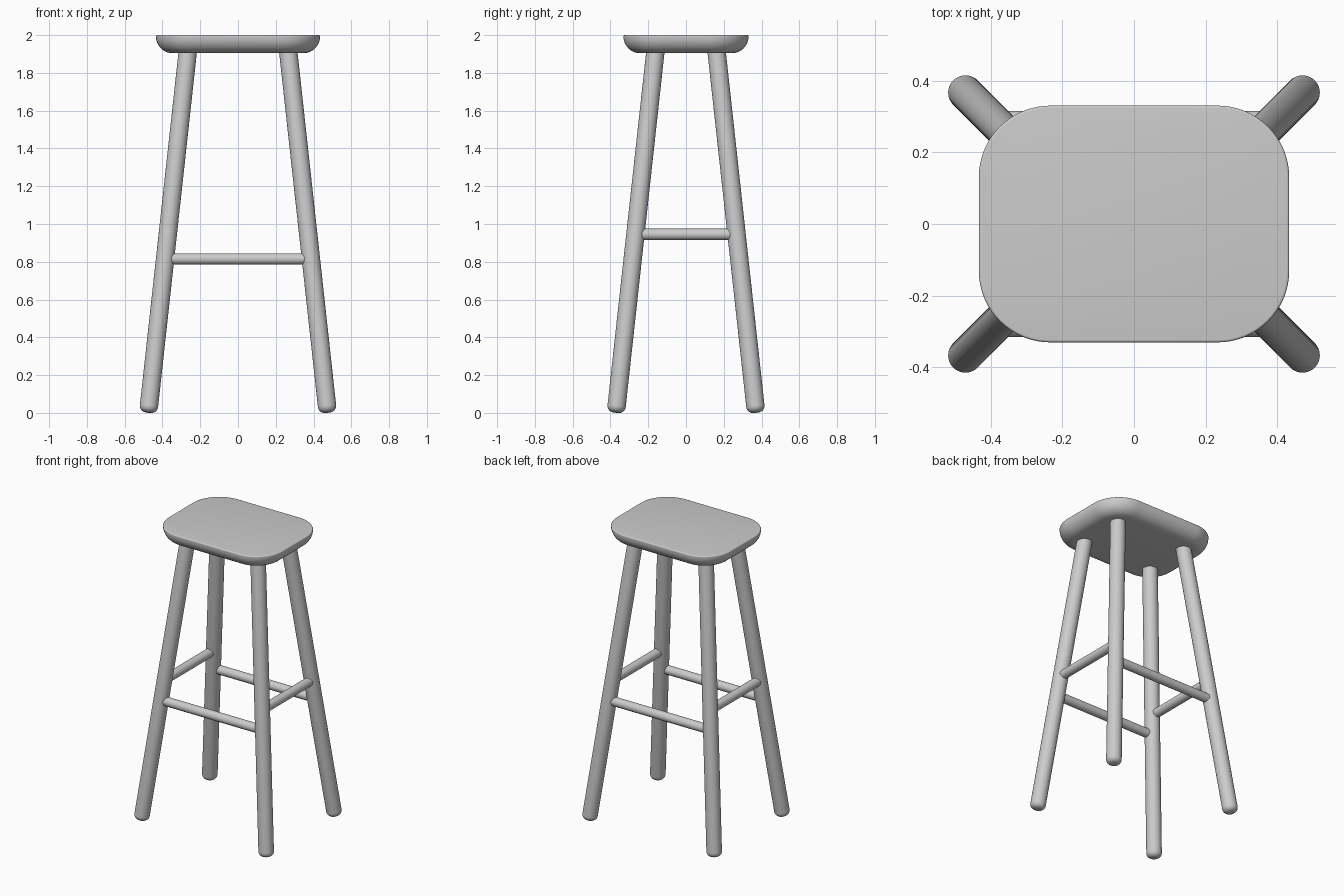
import bpy, bmesh
from math import sin, cos, pi
from mathutils import Vector

cube = bpy.data.objects.get("Cube")
if cube:
    bpy.data.objects.remove(cube, do_unlink=True)

grey = bpy.data.materials.new("plain grey")
grey.use_nodes = True
colour = (0.6, 0.6, 0.6, 1)
grey.diffuse_color = colour
grey.node_tree.nodes["Principled BSDF"].inputs["Base Color"].default_value = colour


def loft(name, rings):
    """Skin a stack of equal-length rings, capped at both ends."""
    bm = bmesh.new()
    loops = [[bm.verts.new(p) for p in ring] for ring in rings]
    n = len(loops[0])
    for low, high in zip(loops, loops[1:]):
        for i in range(n):
            j = (i + 1) % n
            bm.faces.new((low[i], low[j], high[j], high[i]))
    bm.faces.new(loops[0][::-1])
    bm.faces.new(loops[-1])
    bmesh.ops.recalc_face_normals(bm, faces=bm.faces)
    mesh = bpy.data.meshes.new(name)
    bm.to_mesh(mesh)
    bm.free()
    mesh.materials.append(grey)
    obj = bpy.data.objects.new(name, mesh)
    bpy.context.collection.objects.link(obj)
    bpy.ops.object.select_all(action="DESELECT")
    obj.select_set(True)
    bpy.context.view_layer.objects.active = obj
    bpy.ops.object.shade_smooth_by_angle(angle=pi / 6)
    return obj


def rod(name, start, end, radius, fillet=0, sides=40):
    """Round bar, with an optional rounded edge at its start."""
    start, end = Vector(start), Vector(end)
    axis = end - start
    turn = axis.to_track_quat("Z", "Y")
    steps = 8 if fillet else 0
    profile = [(radius - fillet + fillet * sin(k / steps * pi / 2),
                fillet * (1 - cos(k / steps * pi / 2))) for k in range(steps + 1)] if fillet else [(radius, 0)]
    profile.append((radius, axis.length))
    rings = []
    for r, h in profile:
        rings.append([start + turn @ Vector((r * cos(2 * pi * i / sides), r * sin(2 * pi * i / sides), h))
                      for i in range(sides)])
    return loft(name, rings)


# Seat: rounded rectangle with a deep curve below and a crisp softened top edge
half_x, half_y, corner = 0.434, 0.331, 0.2
base, top, under, lip = 1.904, 2.0, 0.088, 0.007


def seat_ring(inset, z, arc=16):
    r = corner - inset
    points = []
    for quarter, (sx, sy) in enumerate(((1, 1), (-1, 1), (-1, -1), (1, -1))):
        for k in range(arc + 1):
            a = (quarter + k / arc) * pi / 2
            points.append((sx * (half_x - corner) + r * cos(a), sy * (half_y - corner) + r * sin(a), z))
    return points


quarter_turn = [k / 10 * pi / 2 for k in range(11)]
seat_rings = [seat_ring(under * (1 - sin(a)), base + under * (1 - cos(a))) for a in quarter_turn]
seat_rings += [seat_ring(lip * (1 - cos(a)), top - lip + lip * sin(a)) for a in quarter_turn[::2]]
loft("seat", seat_rings)

# Splayed legs
foot = Vector((0.475, 0.371, 0.002))
head = Vector((0.263, 0.159, 1.94))


def leg_point(z):
    return foot.lerp(head, (z - foot.z) / (head.z - foot.z))


for sx, side in ((1, "left"), (-1, "right")):
    for sy, end in ((-1, "front"), (1, "back")):
        flip = Vector((sx, sy, 1))
        rod(f"{end}_{side}_leg", foot * flip, head * flip, 0.0485, 0.034)

# Rungs: low pair at front and back, high pair at the sides
rung_radius, outward = 0.03, 0.004
low, high = leg_point(0.815), leg_point(0.945)
for s, end, side in ((-1, "front", "right"), (1, "back", "left")):
    y = s * (low.y + outward)
    rod(f"{end}_rung", (-low.x, y, low.z), (low.x, y, low.z), rung_radius)
    x = s * (high.x + outward)
    rod(f"{side}_rung", (x, -high.y, high.z), (x, high.y, high.z), rung_radius)
